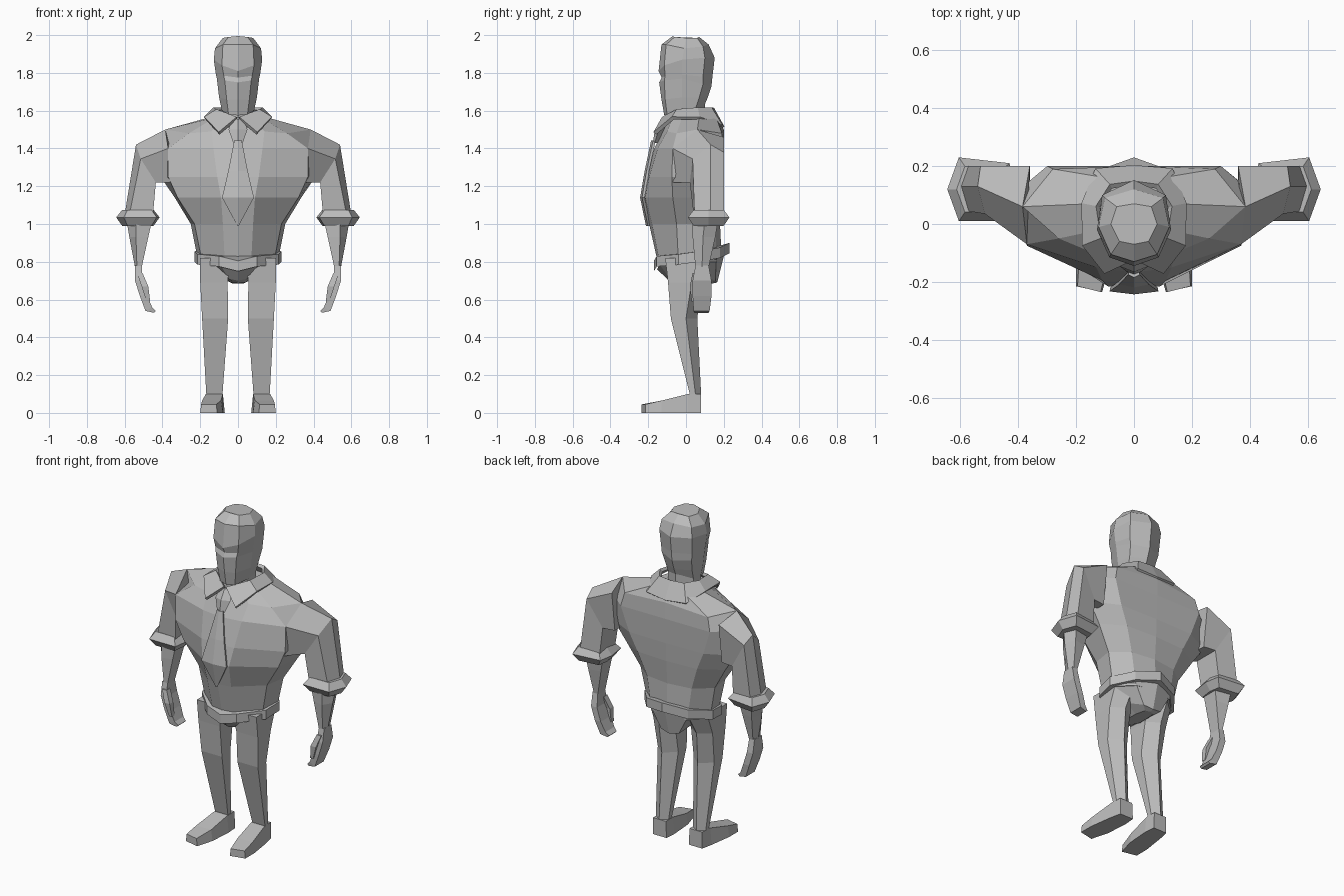
import bpy, bmesh

grey = bpy.data.materials.new("plain grey")
grey.diffuse_color = (0.5, 0.5, 0.5, 1)


def finish(name, bm, mirror=False, thick=0):
    bmesh.ops.remove_doubles(bm, verts=bm.verts, dist=0.0005)
    bmesh.ops.recalc_face_normals(bm, faces=bm.faces)
    me = bpy.data.meshes.new(name)
    bm.to_mesh(me)
    bm.free()
    me.materials.append(grey)
    ob = bpy.data.objects.new(name, me)
    bpy.context.collection.objects.link(ob)
    if mirror:
        m = ob.modifiers.new("mirror", 'MIRROR')
        m.use_clip = True
    if thick:
        s = ob.modifiers.new("thickness", 'SOLIDIFY')
        s.thickness, s.offset = thick, 0
    return ob


def loft(name, rings, mirror=False, closed=True, caps=True, thick=0):
    """Skin a run of equal-length cross sections."""
    bm = bmesh.new()
    vs = [[bm.verts.new(p) for p in r] for r in rings]
    n = len(rings[0])
    for a, b in zip(vs, vs[1:]):
        for i in range(n if closed else n - 1):
            j = (i + 1) % n
            bm.faces.new((a[i], a[j], b[j], b[i]))
    if caps:
        bm.faces.new(vs[0])
        bm.faces.new(vs[-1])
    return finish(name, bm, mirror, thick)


def whole(half):
    """Close a half section that runs from front centre to back centre."""
    return half + [(-x, y, z) for x, y, z in half[-2:0:-1]]


def level(z, pts):
    return whole([(x, y, z) for x, y in pts])


# Shirt body
loft("shirt_body", [
    level(0.80, [(0, -.15), (.07, -.14), (.19, -.04), (.21, .07), (.12, .16), (0, .19)]),
    level(1.00, [(0, -.195), (.08, -.18), (.23, -.05), (.25, .08), (.15, .16), (0, .18)]),
    level(1.14, [(0, -.228), (.09, -.215), (.32, -.07), (.335, .10), (.2, .18), (0, .19)]),
    level(1.25, [(0, -.205), (.11, -.195), (.37, -.075), (.41, .11), (.25, .19), (0, .195)]),
    level(1.40, [(0, -.168), (.13, -.15), (.37, -.07), (.42, .10), (.3, .2), (0, .2)]),
    whole([(0, -.12, 1.50), (.14, -.10, 1.49), (.26, -.05, 1.48), (.385, .06, 1.50),
           (.28, .19, 1.48), (0, .2, 1.50)]),
    level(1.565, [(0, -.09), (.08, -.07), (.12, -.02), (.15, .07), (.1, .16), (0, .17)]),
])

# Sleeves, from shoulder to elbow
loft("sleeve", [
    [(.385, .06, 1.50), (.37, -.07, 1.40), (.36, -.07, 1.22), (.36, .17, 1.22), (.36, .2, 1.46)],
    [(.54, .13, 1.42), (.515, .035, 1.345), (.435, .02, 1.22), (.435, .18, 1.22), (.53, .2, 1.38)],
    [(.60, .13, 1.05), (.575, .045, 1.05), (.45, .04, 1.05), (.45, .19, 1.05), (.575, .2, 1.05)],
], mirror=True)


# Rolled cuffs
def cuff_ring(z, s):
    return [(.53 + s * dx, .12 + s * dy, z) for dx, dy in
            [(.115, 0), (.075, -.11), (-.10, -.11), (-.115, 0), (-.10, .09), (.075, .11)]]


loft("cuff", [cuff_ring(.99, .72), cuff_ring(1.035, 1), cuff_ring(1.075, .72)], mirror=True)

# Forearms
loft("forearm", [
    [(.59, .10, 1.02), (.54, .035, 1.02), (.455, .05, 1.02), (.455, .15, 1.02), (.56, .17, 1.02)],
    [(.575, .09, .93), (.54, .035, .93), (.475, .05, .93), (.475, .14, .93), (.55, .155, .93)],
    [(.545, .085, .77), (.535, .05, .77), (.51, .05, .77), (.51, .12, .77), (.535, .12, .77)],
], mirror=True)

# Hands: palm running into curled fingers, plus a thumb
def slab(z, x0, x1, y0, y1, dz=0):
    return [(x0, y0, z), (x1, y0, z + dz), (x1, y1, z + dz), (x0, y1, z)]


loft("hand", [
    slab(.78, .51, .545, .05, .12), slab(.70, .505, .545, .035, .135),
    slab(.62, .48, .52, .035, .135), slab(.56, .455, .49, .04, .125, -.02),
    slab(.54, .435, .445, .045, .12, -.01),
], mirror=True)
loft("thumb", [
    slab(.74, .505, .535, .035, .07), slab(.67, .475, .51, .02, .055),
    slab(.59, .465, .485, .03, .055),
], mirror=True)

# Head: swept sections, the jaw dipping towards the chin
loft("head", [
    whole([(0, -.115, 1.575), (.05, -.10, 1.58), (.085, -.02, 1.60), (.085, .05, 1.61), (0, .09, 1.61)]),
    whole([(0, -.13, 1.66), (.06, -.11, 1.66), (.10, -.02, 1.67), (.09, .07, 1.67), (0, .115, 1.67)]),
    whole([(0, -.142, 1.75), (.07, -.115, 1.76), (.112, -.02, 1.77), (.10, .09, 1.74), (0, .135, 1.73)]),
    whole([(0, -.128, 1.775), (.075, -.11, 1.785), (.117, -.02, 1.79), (.105, .09, 1.78), (0, .14, 1.78)]),
    whole([(0, -.145, 1.81), (.085, -.115, 1.84), (.128, -.02, 1.87), (.11, .10, 1.88), (0, .152, 1.88)]),
    whole([(0, -.13, 1.95), (.08, -.105, 1.95), (.122, -.01, 1.93), (.10, .09, 1.94), (0, .12, 1.95)]),
    whole([(0, -.07, 1.995), (.05, -.06, 1.99), (.08, 0, 1.985), (.06, .06, 1.985), (0, .07, 1.99)]),
])
loft("neck", [level(z, [(0, -.06), (.08, -.03), (.085, .05), (0, .10)]) for z in (1.52, 1.66)])

# Shirt collar
inner = [(.005, -.12, 1.56), (.11, -.045, 1.60), (.125, .06, 1.61), (.08, .13, 1.61), (0, .14, 1.61)]
outer = [(.10, -.165, 1.48), (.175, -.07, 1.56), (.175, .07, 1.56), (.13, .185, 1.52), (0, .195, 1.51)]
loft("collar", [inner, outer], mirror=True, closed=False, caps=False, thick=.02)

# Tie: knot and blade
loft("tie_knot", [level(1.555, [(0, -.13), (.035, -.11), (0, -.08)]),
                  level(1.50, [(0, -.165), (.05, -.145), (0, -.1)]),
                  level(1.43, [(0, -.175), (.025, -.165), (0, -.13)])])
loft("tie_blade", [[(-w, y + .01, z), (0, y, z), (w, y + .01, z)] for w, y, z in
                   [(.018, -.178, 1.44), (.05, -.212, 1.28), (.083, -.236, 1.14), (.001, -.205, .99)]],
     closed=False, caps=False, thick=.014)

# Belt, rising towards the back
path = [(0, -.17, .75), (.10, -.155, .775), (.215, -.04, .785), (.23, .07, .80), (.14, .18, .82), (0, .23, .845)]
loft("belt", [whole([(x, y, z + dz) for x, y, z in path]) for dz in (0, .055)])

# Seat of the trousers
loft("seat", [
    whole([(x * .93, y * .9, z + .01) for x, y, z in path]),
    whole([(0, -.09, .70), (.05, -.085, .71), (.09, -.04, .73), (.10, .06, .74), (.06, .155, .70), (0, .165, .69)]),
    whole([(0, -.05, .685), (.02, -.04, .69), (.04, 0, .69), (.04, .06, .69), (.03, .13, .685), (0, .14, .685)]),
])


# Trouser legs
def leg_ring(z, x0, x1, y0, ym, y1):
    return [(x0, y0, z), (x1, y0, z), (x1, ym, z), ((x0 + x1) / 2, y1, z), (x0, ym, z)]


loft("trouser_leg", [
    leg_ring(.82, .04, .20, -.11, .08, .15), leg_ring(.69, .055, .20, -.095, .03, .08),
    leg_ring(.50, .052, .19, -.08, .0, .06), leg_ring(.10, .082, .168, .02, .05, .08),
], mirror=True)

# Shoes, toes turned slightly out
loft("shoe", [
    [(.075, .08, 0), (.165, .08, 0), (.165, .08, .10), (.08, .08, .10)],
    [(.07, .01, 0), (.18, .01, 0), (.17, .01, .10), (.08, .01, .10)],
    [(.08, -.13, 0), (.20, -.13, 0), (.19, -.13, .065), (.09, -.13, .065)],
    [(.11, -.235, 0), (.20, -.215, 0), (.195, -.215, .045), (.115, -.235, .045)],
], mirror=True)
